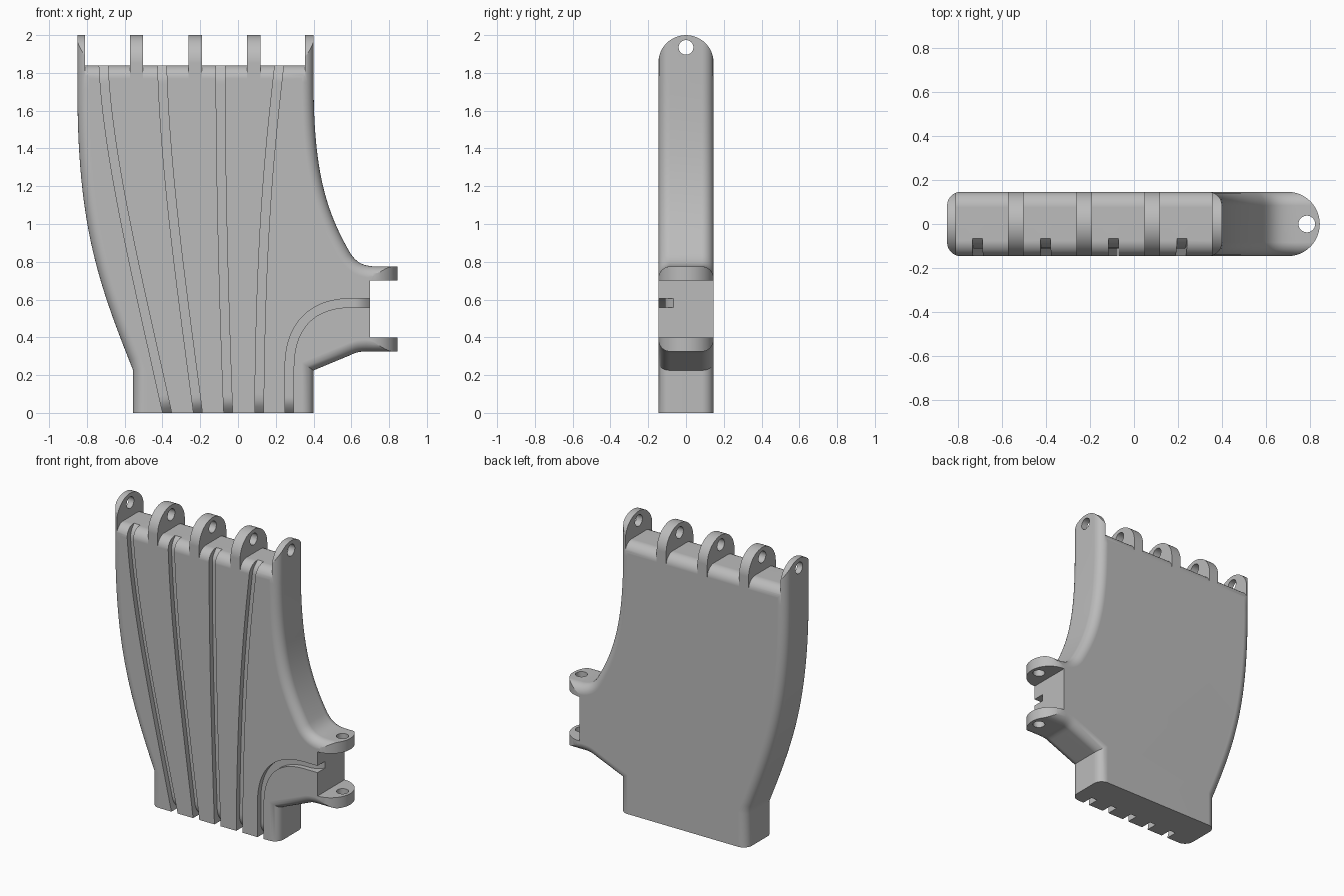
import bpy, bmesh, math
from mathutils import Vector
from mathutils.geometry import interpolate_bezier

HALF = 0.146      # half thickness of the palm
TOP = 1.84        # top edge between the knuckle lugs
THUMB_X = 0.70    # wall at the back of the thumb fork

cube = bpy.data.objects.get("Cube")
if cube:
    bpy.data.objects.remove(cube, do_unlink=True)

grey = bpy.data.materials.new("plain grey")
grey.use_nodes = True
grey.diffuse_color = (0.5, 0.5, 0.5, 1)
grey.node_tree.nodes["Principled BSDF"].inputs["Base Color"].default_value = (0.5, 0.5, 0.5, 1)


def make_object(name, bm):
    bmesh.ops.recalc_face_normals(bm, faces=bm.faces)
    mesh = bpy.data.meshes.new(name)
    bm.to_mesh(mesh)
    bm.free()
    obj = bpy.data.objects.new(name, mesh)
    mesh.materials.append(grey)
    bpy.context.collection.objects.link(obj)
    return obj


def prism_mesh(points, axis, lo, hi):
    """Extrude a flat profile along the given axis (0, 1 or 2)."""
    bm = bmesh.new()
    verts = []
    for p in points:
        co = list(p)
        co.insert(axis, lo)
        verts.append(bm.verts.new(co))
    face = bm.faces.new(verts)
    new = bmesh.ops.extrude_face_region(bm, geom=[face])["geom"]
    shift = Vector((0, 0, 0))
    shift[axis] = hi - lo
    bmesh.ops.translate(bm, vec=shift, verts=[v for v in new if isinstance(v, bmesh.types.BMVert)])
    return bm


def bezier(a, b, c, d, count):
    pts = [Vector((p[0], p[1], 0)) for p in (a, b, c, d)]
    return [(p.x, p.y) for p in interpolate_bezier(*pts, count)]


def circle(cx, cy, r, count=32):
    return [(cx + r * math.cos(math.tau * i / count), cy + r * math.sin(math.tau * i / count))
            for i in range(count)]


def box(x0, x1, y0, y1):
    return [(x0, y0), (x1, y0), (x1, y1), (x0, y1)]


def outside_cap(top, r, steps=12):
    """Profile of everything around a rounded end, used to cut it."""
    base, far, c = top - r, top + 0.6, HALF - r
    pts = [(-0.4, far), (-0.4, base)]
    for sign in (-1, 1):
        for i in range(steps + 1):
            a = math.pi / 2 * (i if sign < 0 else steps - i) / steps
            p = (sign * (c + r * math.cos(a)), base + r * math.sin(a))
            if math.dist(p, pts[-1]) > 1e-5:
                pts.append(p)
    return pts + [(0.4, base), (0.4, far)]


# Palm: outline with rounded front and back edges, oversized at the ends
outline = [(-0.555, -0.3), (0.40, -0.3), (0.40, 0.225)]
outline += bezier((0.59, 0.304), (0.63, 0.322), (0.64, 0.325), (0.68, 0.325), 6)
outline += [(1.2, 0.325), (1.2, 0.775)]
outline += bezier((0.74, 0.775), (0.67, 0.775), (0.63, 0.79), (0.595, 0.845), 10)
outline += bezier((0.595, 0.845), (0.47, 1.06), (0.40, 1.27), (0.40, 1.75), 24)[1:]
outline += [(0.40, 2.4), (-0.85, 2.4)]
outline += bezier((-0.85, 1.72), (-0.85, 1.0), (-0.745, 0.70), (-0.555, 0.225), 28)
bm = prism_mesh(outline, 1, -HALF, HALF)
rims = [e for e in bm.edges if abs(e.verts[0].co.y - e.verts[1].co.y) < 1e-5]
bmesh.ops.bevel(bm, geom=rims, offset=0.062, offset_type='OFFSET', segments=7,
                profile=0.5, affect='EDGES', clamp_overlap=False)
palm = make_object("palm", bm)

cutters = []


def cutter(name, bm):
    obj = make_object(name, bm)
    obj.hide_render = True
    cutters.append(obj)


# Flat wrist end
cutter("wrist_cut", prism_mesh(box(-1, 1, -0.6, 0), 1, -0.5, 0.5))

# Knuckle lugs: round arch, gaps between lugs and pin hole
cutter("knuckle_arch", prism_mesh(outside_cap(2.0, HALF), 0, -1, 0.6))
for lo, hi in ((-0.81, -0.573), (-0.502, -0.262), (-0.19, 0.047), (0.118, 0.355)):
    cutter("knuckle_gap", prism_mesh(outside_cap(TOP, 0.07), 0, lo, hi))
cutter("knuckle_pin_hole", prism_mesh(circle(0, 1.935, 0.039), 0, -1, 0.6))

# Thumb fork: round ends, slot and pin hole
cutter("thumb_arch", prism_mesh([(b, a) for a, b in outside_cap(0.845, HALF)], 2, 0.2, 0.9))
cutter("thumb_slot", prism_mesh(box(THUMB_X, 1.4, 0.40, 0.70), 1, -0.5, 0.5))
cutter("thumb_pin_hole", prism_mesh(circle(0.786, 0, 0.038), 2, 0.2, 0.9))


# Cord grooves, which deepen toward their ends
def groove(path, width=0.046):
    bm = bmesh.new()
    rings = []
    for i, (x, z) in enumerate(path):
        a, b = path[max(i - 1, 0)], path[min(i + 1, len(path) - 1)]
        t = Vector((b[0] - a[0], b[1] - a[1])).normalized() * width / 2
        end = max(0, min(z, TOP - z, THUMB_X - x) / 0.08)
        floor = -HALF + 0.035 + 0.045 * max(0, 1 - end) ** 2
        sides = ((x - t.y, z + t.x), (x + t.y, z - t.x))
        rings.append([bm.verts.new((sides[s][0], y, sides[s][1]))
                      for s, y in ((0, -0.3), (1, -0.3), (1, floor), (0, floor))])
    for r, q in zip(rings, rings[1:]):
        for k in range(4):
            n = (k + 1) % 4
            bm.faces.new((r[k], r[n], q[n], q[k]))
    bm.faces.new(rings[0])
    bm.faces.new(rings[-1])
    cutter("cord_groove", bm)


finger_cords = (
    ((-0.375, 0), (-0.53, 0.70), (-0.69, 1.35), (-0.712, TOP)),
    ((-0.212, 0), (-0.29, 0.60), (-0.385, 1.25), (-0.402, TOP)),
    ((-0.052, 0), (-0.075, 0.60), (-0.093, 1.25), (-0.093, TOP)),
    ((0.112, 0), (0.12, 1.0), (0.175, 1.45), (0.218, TOP)),
)
for c in finger_cords:
    path = bezier(*c, 90)
    groove([(path[0][0], -0.1)] + path + [(path[-1][0], TOP + 0.3)])

thumb_path = [(0.272, -0.1)] + [(0.272, 0.014 * i) for i in range(17)]
thumb_path += bezier((0.272, 0.24), (0.272, 0.47), (0.40, 0.582), (0.60, 0.582), 30)
thumb_path += [(0.60 + 0.0125 * i, 0.582) for i in range(1, 9)] + [(0.9, 0.582)]
groove(thumb_path)

# Apply the cuts
bpy.context.view_layer.objects.active = palm
for obj in cutters:
    mod = palm.modifiers.new("cut", 'BOOLEAN')
    mod.operation = 'DIFFERENCE'
    mod.solver = 'EXACT'
    mod.object = obj
    bpy.ops.object.modifier_apply(modifier=mod.name)
    bpy.data.objects.remove(obj, do_unlink=True)

# Smooth the rounded edges, keeping the cuts crisp
bpy.ops.object.select_all(action='DESELECT')
palm.select_set(True)
bpy.ops.object.shade_smooth_by_angle(angle=math.radians(30))
weighted = palm.modifiers.new("weighted normals", 'WEIGHTED_NORMAL')
weighted.keep_sharp = True
